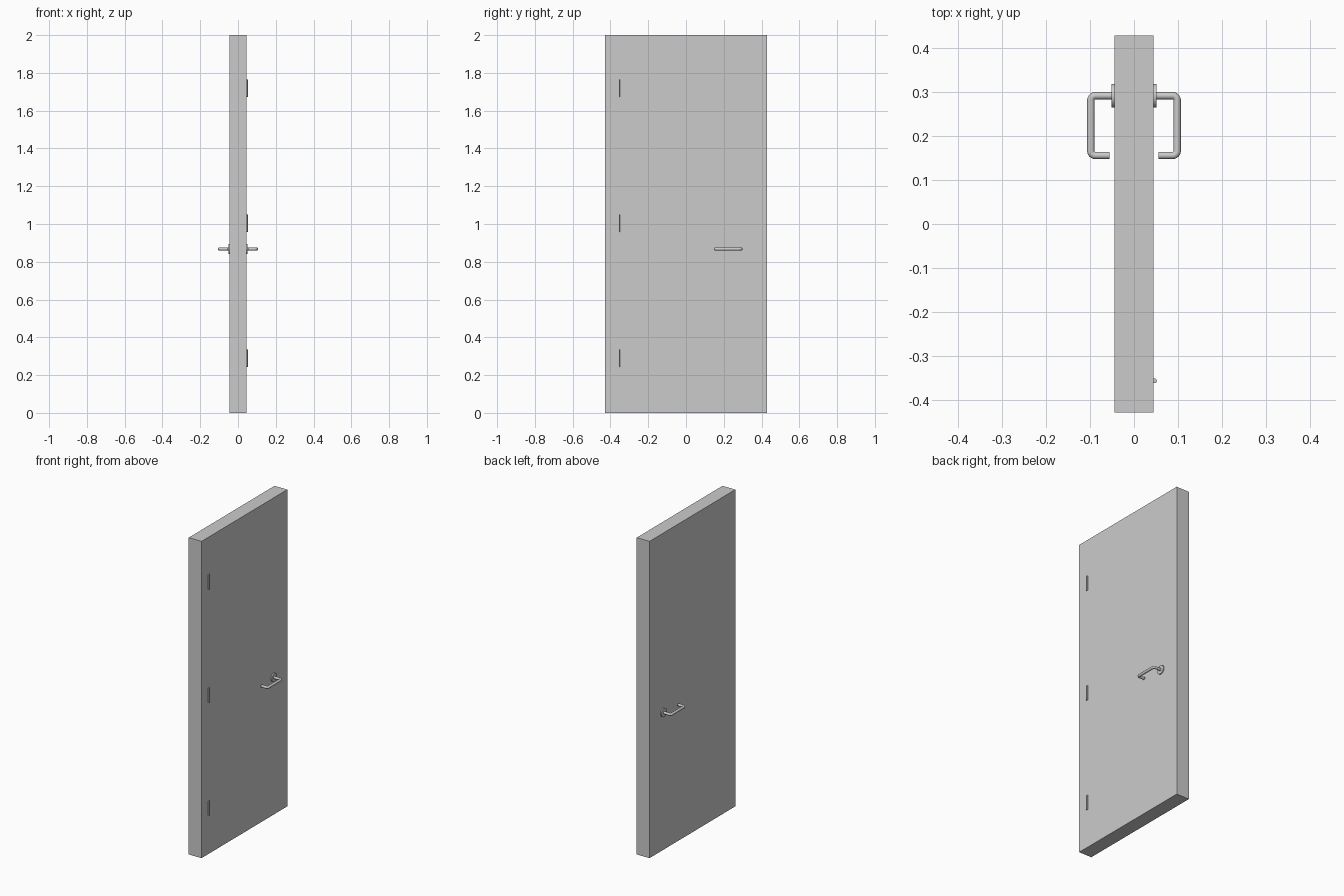
import bpy, math
from mathutils import Vector

if "Cube" in bpy.data.objects:
    bpy.data.objects.remove(bpy.data.objects["Cube"])

HALF_T, HALF_W, HEIGHT = 0.0445, 0.428, 2.0
HANDLE_Y, HANDLE_Z = 0.291, 0.868


def apply_all(obj, rotation=False):
    bpy.ops.object.transform_apply(location=True, rotation=True, scale=True)


def smooth(obj):
    bpy.context.view_layer.objects.active = obj
    obj.select_set(True)
    bpy.ops.object.shade_smooth_by_angle(angle=math.radians(35))


def cylinder(name, radius, depth, loc, rot=(0, 0, 0), sides=32):
    bpy.ops.mesh.primitive_cylinder_add(vertices=sides, radius=radius, depth=depth,
                                        location=loc, rotation=rot)
    obj = bpy.context.object
    obj.name = name
    apply_all(obj)
    smooth(obj)
    return obj


def mirror_x(obj):
    mod = obj.modifiers.new("both_sides", 'MIRROR')
    mod.use_axis = (True, False, False)
    mod.use_mirror_merge = False


def rounded_path(corners, radius, steps=8):
    # Right-angled polyline with its inner corners turned into arcs
    pts = [Vector(corners[0])]
    for a, b, c in zip(corners, corners[1:], corners[2:]):
        b = Vector(b)
        u, v = (Vector(a) - b).normalized(), (Vector(c) - b).normalized()
        centre = b + (u + v) * radius
        for i in range(steps + 1):
            t = math.pi / 2 * i / steps
            pts.append(centre - v * radius * math.cos(t) - u * radius * math.sin(t))
    pts.append(Vector(corners[-1]))
    return pts


# Door slab
bpy.ops.mesh.primitive_cube_add(size=1, location=(0, 0, HEIGHT / 2))
slab = bpy.context.object
slab.name = "door_slab"
slab.scale = (HALF_T * 2, HALF_W * 2, HEIGHT)
apply_all(slab)

# Hinge pins along one edge
for label, z in (("bottom", 0.29), ("middle", 1.004), ("top", 1.718)):
    cylinder(f"hinge_{label}", 0.0053, 0.093, (0.0465, -0.356, z), sides=24)

# Round rose plates on both faces
rose = cylinder("handle_rose", 0.027, 0.012, (0.0452, HANDLE_Y, HANDLE_Z),
                rot=(0, math.pi / 2, 0), sides=40)
mirror_x(rose)

# Bent tube levers on both faces
curve = bpy.data.curves.new("lever_handle", 'CURVE')
curve.dimensions = '3D'
curve.bevel_depth = 0.0083
curve.bevel_resolution = 6
curve.use_fill_caps = True
path = rounded_path([(0.042, HANDLE_Y, HANDLE_Z), (0.098, HANDLE_Y, HANDLE_Z),
                     (0.098, 0.1555, HANDLE_Z), (0.056, 0.1555, HANDLE_Z)], 0.0105)
spline = curve.splines.new('POLY')
spline.points.add(len(path) - 1)
for p, co in zip(spline.points, path):
    p.co = (*co, 1)
lever = bpy.data.objects.new("lever_handle", curve)
bpy.context.collection.objects.link(lever)
bpy.ops.object.select_all(action='DESELECT')
lever.select_set(True)
bpy.context.view_layer.objects.active = lever
bpy.ops.object.convert(target='MESH')
lever = bpy.context.object
smooth(lever)
mirror_x(lever)
